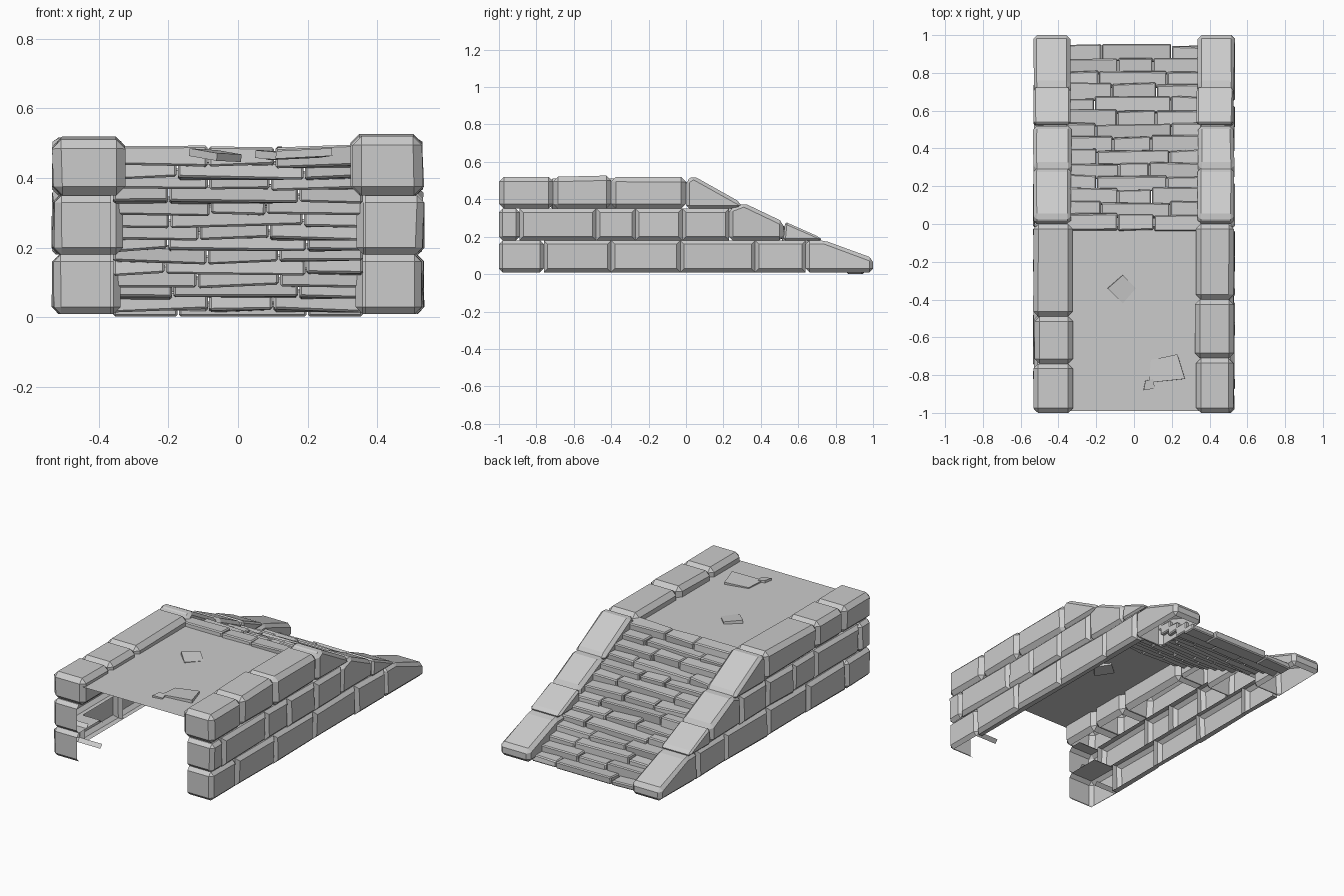
import bpy, bmesh, random
from mathutils import Matrix, Vector

random.seed(4)
if "Cube" in bpy.data.objects:
    bpy.data.objects.remove(bpy.data.objects["Cube"])

stone = bpy.data.materials.new("grey_stone")
stone.use_nodes = True
GREY = (0.6, 0.6, 0.6, 1)
stone.diffuse_color = GREY
stone.node_tree.nodes["Principled BSDF"].inputs["Base Color"].default_value = GREY


def finish(bm, name):
    bmesh.ops.recalc_face_normals(bm, faces=bm.faces)
    mesh = bpy.data.meshes.new(name)
    bm.to_mesh(mesh)
    bm.free()
    mesh.materials.append(stone)
    obj = bpy.data.objects.new(name, mesh)
    bpy.context.collection.objects.link(obj)


def jit(amount):
    return random.uniform(-amount, amount)


def brick(name, side, profile, inner, cap=False, front=False, bevel=0.02):
    """Extrude a (y, z) profile across the wall, bevel its edges, open its hidden sides."""
    bm = bmesh.new()
    near = [bm.verts.new((side * (0.53 + jit(0.006)), y, z)) for y, z in profile]
    far = [bm.verts.new((side * inner, y, z)) for y, z in profile]
    n = len(profile)
    outside = bm.faces.new(near)
    inside = bm.faces.new(far[::-1])
    for i in range(n):
        bm.faces.new((near[i], far[i], far[(i + 1) % n], near[(i + 1) % n]))
    bmesh.ops.recalc_face_normals(bm, faces=bm.faces)
    if cap:
        edges = bm.edges[:]
    elif front:
        ring = set(inside.edges)
        edges = [e for e in bm.edges if e not in ring]
    else:
        edges = list(outside.edges)
    bmesh.ops.bevel(bm, geom=edges, offset=bevel, segments=1, affect='EDGES',
                    profile=0.5, clamp_overlap=True)
    bm.normal_update()
    low = min(z for _, z in profile)
    gone = []
    for f in bm.faces:
        c = f.calc_center_median()
        open_inside = not cap and abs(c.x - side * inner) < 0.001
        open_below = (cap or front) and f.normal.z < -0.95 and c.z < low + 0.005
        open_behind = front and f.normal.y > 0.95
        if open_inside or open_below or open_behind:
            gone.append(f)
    bmesh.ops.delete(bm, geom=gone, context='FACES')
    finish(bm, name)


def block(a, b, low, high):
    return [(a, low), (b, low), (b, high), (a, high)]


# Courses of wall bricks, and the stones that cap the parapets and slopes
LOWER = [-1, -0.76, -0.4, -0.03, 0.37, 0.64]
MIDDLE = [-1, -0.89, -0.48, -0.27, -0.02, 0.23]
SLOPES = [
    [(0, 0.35), (0.3, 0.35), (0.29, 0.385), (0.04, 0.525), (0, 0.5)],
    [(0.23, 0.18), (0.52, 0.18), (0.52, 0.28), (0.31, 0.38), (0.23, 0.35)],
    [(0.52, 0.18), (0.73, 0.18), (0.71, 0.2), (0.53, 0.28)],
    [(0.64, 0.01), (1, 0.01), (1, 0.085), (0.74, 0.18), (0.64, 0.18)],
]
for side, label in ((1, "left"), (-1, "right")):
    for course, joints, low, high in (("lower", LOWER, 0.01, 0.18),
                                      ("middle", MIDDLE, 0.18, 0.35)):
        for i, (a, b) in enumerate(zip(joints, joints[1:])):
            end = i == 0
            brick(f"{label}_{course}_brick", side, block(a, b, low, high),
                  0.365 if end else 0.48, front=end)
    tops = [-1, -0.71, -0.4, 0] if side > 0 else [-1, -0.74, -0.49, 0]
    rise = 0.01 if side > 0 else 0
    for a, b in zip(tops, tops[1:]):
        p = block(a, b, 0.35, 0.51 + rise)
        p[2] = (b, 0.51 + rise + jit(0.012))
        brick(f"{label}_parapet_stone", side, p, 0.33 + jit(0.008), cap=True, bevel=0.026)
    for p in SLOPES:
        brick(f"{label}_slope_stone", side, p, 0.335 + jit(0.006), cap=True)

# Stair made of overlapping rows of rough bricks
ROWS = 14
pitch = 0.965 / ROWS
for r in range(ROWS):
    back = 0.945 - r * pitch
    top = 0.04 + r * 0.0345
    cuts = (-0.36, -0.19, 0.18, 0.36) if r % 2 == 0 else (-0.36, -0.1, 0.1, 0.36)
    xs = [cuts[0], cuts[1] + jit(0.02), cuts[2] + jit(0.02), cuts[3]]
    for a, b in zip(xs, xs[1:]):
        bm = bmesh.new()
        bmesh.ops.create_cube(bm, size=1)
        dy, dz = jit(0.007), jit(0.006)
        for v in bm.verts:
            x = a + 0.002 if v.co.x < 0 else b - 0.002
            y = back + dy if v.co.y > 0 else back - pitch - 0.015
            z = top + dz if v.co.z > 0 else top - 0.055
            v.co = (x, y + jit(0.006), max(0.002, z + jit(0.007)))
        bmesh.ops.bevel(bm, geom=bm.edges[:], offset=0.006, segments=1,
                        affect='EDGES', profile=0.5, clamp_overlap=True)
        finish(bm, "stair_brick")

# Thin platform floor between the parapets
bm = bmesh.new()
bmesh.ops.create_grid(bm, x_segments=1, y_segments=1, size=0.5)
for v in bm.verts:
    v.co = (v.co.x * 0.74, -0.5 + v.co.y * 0.98, 0.467)
finish(bm, "platform_floor")


# Broken slabs poking through the floor
def chip(outline, tilt, centre):
    bm = bmesh.new()
    bottom = bm.faces.new([bm.verts.new((x, y, -0.012)) for x, y in outline])
    grown = bmesh.ops.extrude_face_region(bm, geom=[bottom], use_keep_orig=True)["geom"]
    for v in grown:
        if isinstance(v, bmesh.types.BMVert):
            v.co.z += 0.022
    bmesh.ops.rotate(bm, verts=bm.verts, cent=(0, 0, 0),
                     matrix=Matrix.Rotation(tilt, 3, Vector((0.5, 1, 0))))
    bmesh.ops.translate(bm, verts=bm.verts, vec=centre)
    finish(bm, "floor_chip")


chip([(-0.07, 0), (0.01, -0.08), (0.08, 0), (0.01, 0.07)], 0.13, (-0.07, -0.34, 0.467))
chip([(-0.09, -0.06), (0.1, -0.04), (0.06, 0.09), (-0.08, 0.06)], -0.06, (0.17, -0.78, 0.469))
chip([(-0.03, -0.03), (0.03, -0.02), (0.02, 0.03), (-0.02, 0.02)], 0.1, (0.08, -0.85, 0.468))
